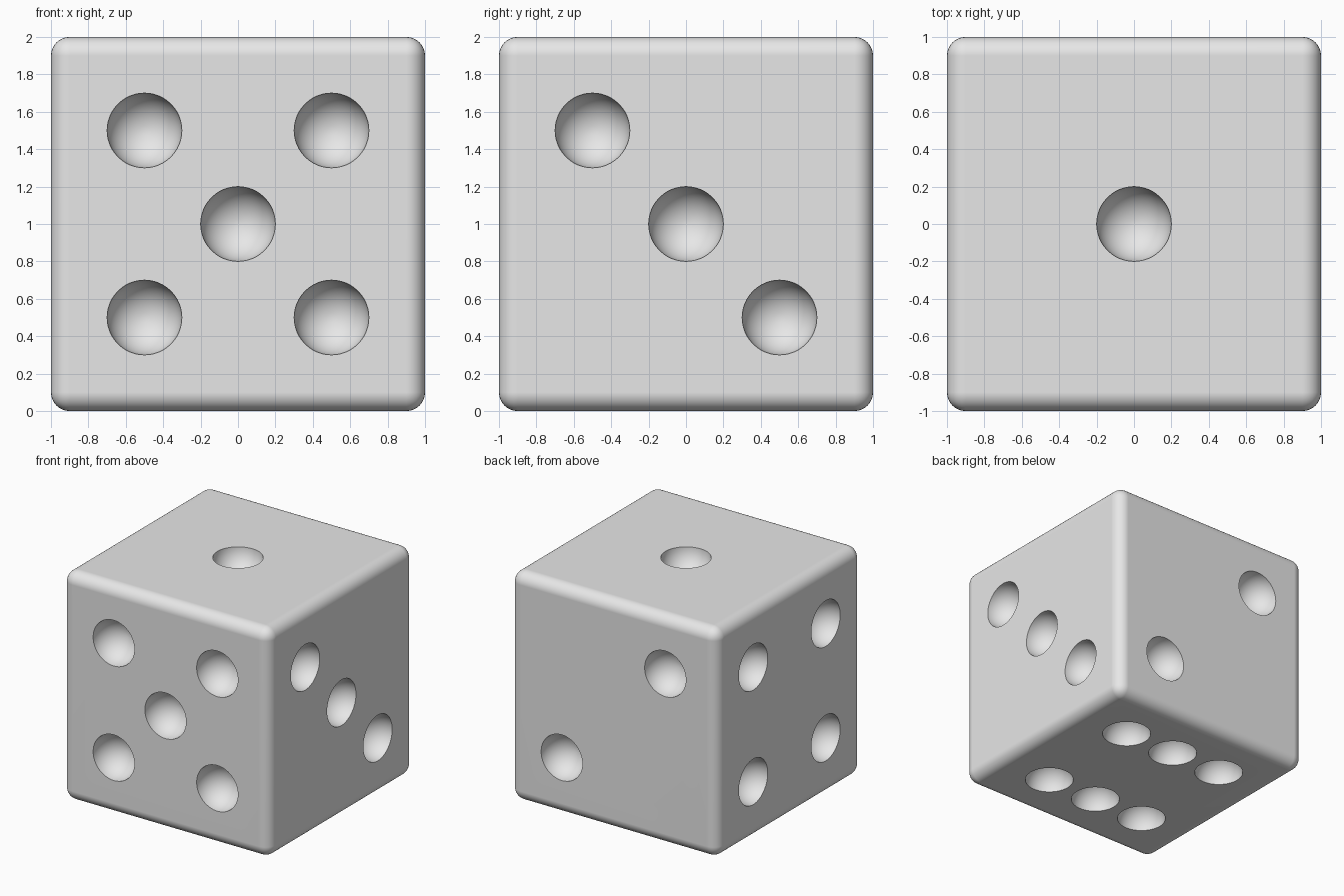
import bpy
import bmesh
import math
from mathutils import Matrix, Vector

default = bpy.data.objects.get("Cube")
if default:
    bpy.data.objects.remove(default, do_unlink=True)

PIP_RADIUS = 0.2
EDGE_RADIUS = 0.1
P = 0.5
CENTRE = Vector((0, 0, 1))

# Single grey material
grey = bpy.data.materials.new("light_grey")
grey.use_nodes = True
colour = (0.8, 0.8, 0.8, 1)
grey.diffuse_color = colour
grey.node_tree.nodes["Principled BSDF"].inputs["Base Color"].default_value = colour


def make_object(name, bm):
    mesh = bpy.data.meshes.new(name)
    bm.to_mesh(mesh)
    bm.free()
    mesh.materials.append(grey)
    obj = bpy.data.objects.new(name, mesh)
    bpy.context.collection.objects.link(obj)
    return obj


# Cube body
bm = bmesh.new()
bmesh.ops.create_cube(bm, size=2, matrix=Matrix.Translation(CENTRE))
body = make_object("die_body", bm)

# Pip centres, relative to the middle of the cube
four = [(a, b) for a in (-P, P) for b in (-P, P)]
pips = [(0, 0, 1)]                                        # top: one
pips += [(-t, 1, t) for t in (-P, P)]                     # back: two
pips += [(1, -t, t) for t in (-P, 0, P)]                  # right view side: three
pips += [(-1, a, b) for a, b in four]                     # opposite side: four
pips += [(a, -1, b) for a, b in four + [(0, 0)]]          # front: five
pips += [(a, b, -1) for a in (-P, 0, P) for b in (-P, P)]  # underside: six

# Spheres that scoop out the pips, poles along each face normal
bm = bmesh.new()
for pip in pips:
    normal = Vector([c if abs(c) == 1 else 0 for c in pip])
    turn = normal.to_track_quat("Z", "Y").to_matrix().to_4x4()
    place = Matrix.Translation(CENTRE + Vector(pip)) @ turn
    # An odd ring count keeps vertices off the face plane
    bmesh.ops.create_uvsphere(bm, u_segments=48, v_segments=25,
                              radius=PIP_RADIUS, matrix=place)
cutter = make_object("pip_cutter", bm)
cutter.hide_render = True

# Round the edges, then scoop the pips
bevel = body.modifiers.new("rounded_edges", "BEVEL")
bevel.width = EDGE_RADIUS
bevel.segments = 8
scoop = body.modifiers.new("pips", "BOOLEAN")
scoop.operation = "DIFFERENCE"
scoop.solver = "EXACT"
scoop.object = cutter

bpy.ops.object.select_all(action="DESELECT")
body.select_set(True)
bpy.context.view_layer.objects.active = body
for name in ("rounded_edges", "pips"):
    bpy.ops.object.modifier_apply(modifier=name)
bpy.data.objects.remove(cutter, do_unlink=True)

# Smooth shading with crisp pip rims and flat sides
bpy.ops.object.shade_smooth_by_angle(angle=math.radians(40))
weighted = body.modifiers.new("flat_sides", "WEIGHTED_NORMAL")
weighted.keep_sharp = True
